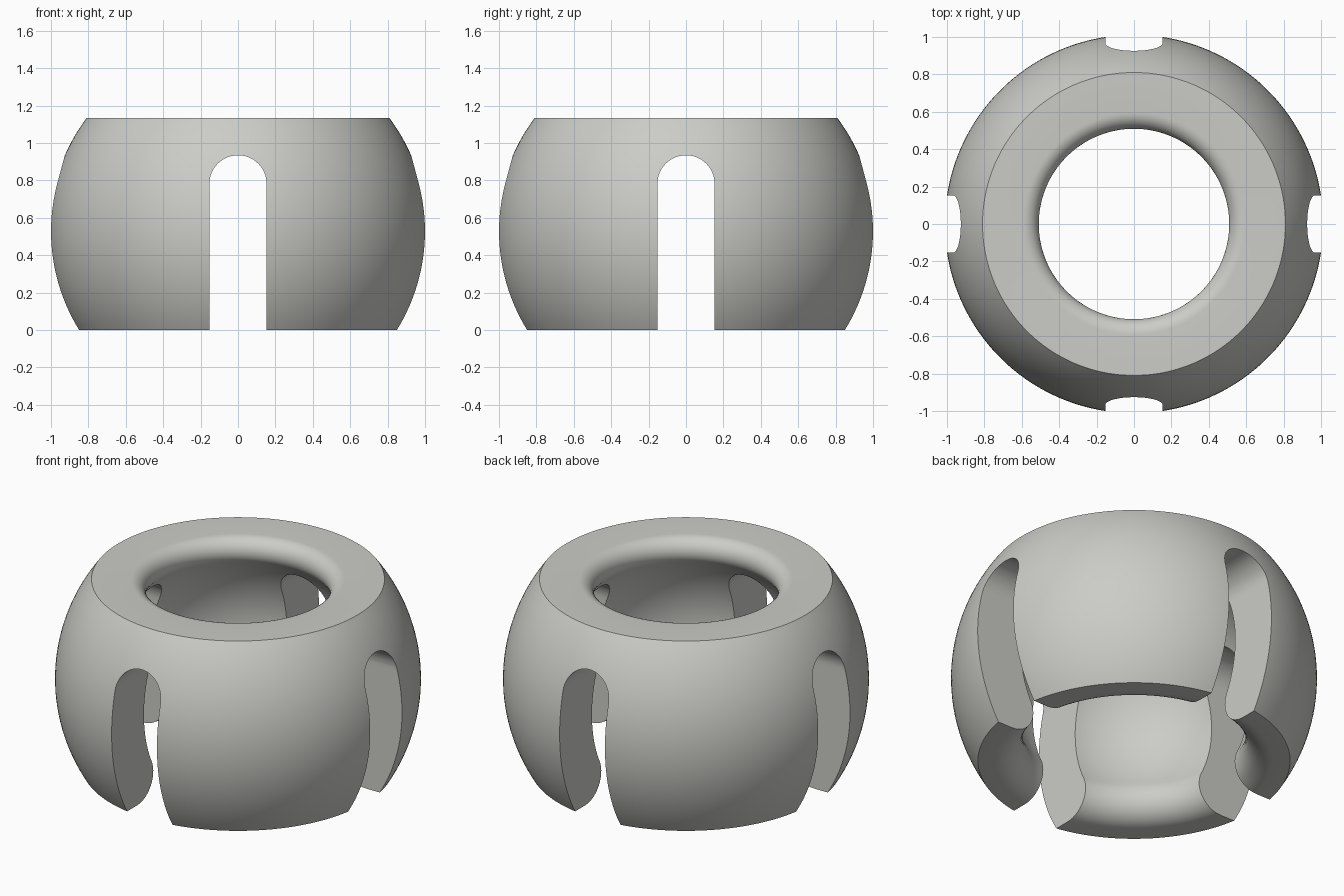
import bpy, bmesh, math

if "Cube" in bpy.data.objects:
    bpy.data.objects.remove(bpy.data.objects["Cube"])

H = 1.133            # overall height
CZ = 0.527           # height of the sphere centre
R_OUT, R_IN = 1.0115, 0.705
F_TOP, F_BOT = 0.085, 0.15   # lip rounding radii
SLOT_W, SLOT_TOP = 0.153, 0.934
SEGS = 160


def arc(cr, cz, rad, a0, a1, n):
    """Points (r, z) on an arc from angle a0 to a1."""
    return [(cr + rad * math.cos(a0 + (a1 - a0) * i / n),
             cz + rad * math.sin(a0 + (a1 - a0) * i / n)) for i in range(n + 1)]


def lip_centre(f, z):
    """Radius at which a lip circle touches the cavity sphere."""
    return math.sqrt((R_IN + f) ** 2 - (z - CZ) ** 2)


# Ring profile: outer sphere, top lip, cavity, bottom lip
zt, zb = H - F_TOP, F_BOT
rt, rb = lip_centre(F_TOP, zt), lip_centre(F_BOT, zb)
at, ab = math.atan2(zt - CZ, rt), math.atan2(zb - CZ, rb)
profile = arc(0, CZ, R_OUT, -math.asin(CZ / R_OUT), math.asin((H - CZ) / R_OUT), 32)
profile += arc(rt, zt, F_TOP, math.pi / 2, math.pi + at, 14)
profile += arc(0, CZ, R_IN, at, ab, 24)[1:-1]
profile += arc(rb, zb, F_BOT, math.pi + ab, math.pi * 1.5, 14)

bm = bmesh.new()
rings = []
for s in range(SEGS):
    a = 2 * math.pi * (s + 0.5) / SEGS
    rings.append([bm.verts.new((r * math.cos(a), r * math.sin(a), z)) for r, z in profile])
n = len(profile)
for s in range(SEGS):
    p, q = rings[s], rings[(s + 1) % SEGS]
    for i in range(n):
        j = (i + 1) % n
        bm.faces.new((p[i], q[i], q[j], p[j]))
bmesh.ops.recalc_face_normals(bm, faces=bm.faces)
mesh = bpy.data.meshes.new("slotted_ring")
bm.to_mesh(mesh)
bm.free()
ring = bpy.data.objects.new("slotted_ring", mesh)
bpy.context.collection.objects.link(ring)

grey = bpy.data.materials.new("light_grey")
grey.diffuse_color = (0.6, 0.6, 0.57, 1)
grey.use_nodes = True
grey.node_tree.nodes["Principled BSDF"].inputs["Base Color"].default_value = grey.diffuse_color
mesh.materials.append(grey)


# Round-topped slots cut straight through along both axes
def slot_cutter(name, turn):
    outline = [(-SLOT_W, -0.2), (SLOT_W, -0.2)]
    outline += arc(0, SLOT_TOP - SLOT_W, SLOT_W, 0, math.pi, 32)
    bm = bmesh.new()
    face = bm.faces.new([bm.verts.new((x, -1.5, z)) for x, z in outline])
    ext = bmesh.ops.extrude_face_region(bm, geom=[face])
    moved = [g for g in ext["geom"] if isinstance(g, bmesh.types.BMVert)]
    bmesh.ops.translate(bm, verts=moved, vec=(0, 3, 0))
    bmesh.ops.recalc_face_normals(bm, faces=bm.faces)
    me = bpy.data.meshes.new(name)
    bm.to_mesh(me)
    bm.free()
    me.materials.append(grey)
    ob = bpy.data.objects.new(name, me)
    ob.rotation_euler.z = turn
    ob.hide_render = True
    bpy.context.collection.objects.link(ob)
    return ob


cutters = [slot_cutter("slot_cutter_front", 0), slot_cutter("slot_cutter_side", math.pi / 2)]
bpy.context.view_layer.objects.active = ring
ring.select_set(True)
for c in cutters:
    mod = ring.modifiers.new(c.name, 'BOOLEAN')
    mod.operation = 'DIFFERENCE'
    mod.solver = 'EXACT'
    mod.object = c
    bpy.ops.object.modifier_apply(modifier=mod.name)
for c in cutters:
    bpy.data.objects.remove(c, do_unlink=True)

# Smooth curved surfaces, keep slot and rim edges crisp
bpy.ops.object.shade_smooth_by_angle(angle=math.radians(25))
